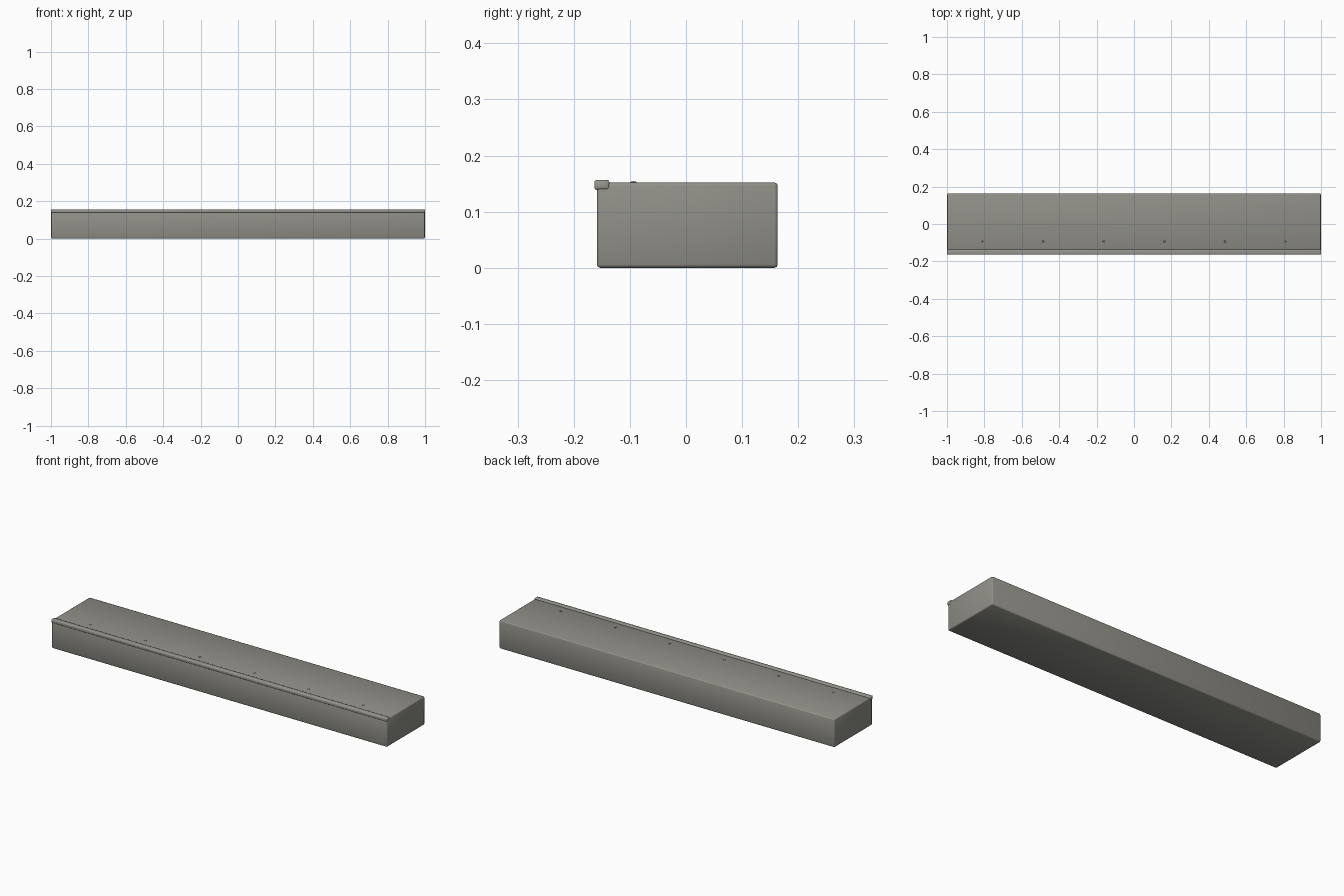
import bpy

if "Cube" in bpy.data.objects:
    bpy.data.objects.remove(bpy.data.objects["Cube"])


def paint(ob, name, color):
    mat = bpy.data.materials.get(name) or bpy.data.materials.new(name)
    mat.diffuse_color = (*color, 1)
    mat.use_nodes = True
    mat.node_tree.nodes["Principled BSDF"].inputs["Base Color"].default_value = mat.diffuse_color
    ob.data.materials.append(mat)


def rounded_box(name, x, y, z, radius, segments):
    """Box from (min, max) ranges with bevelled edges and smooth shading."""
    lo, hi = zip(x, y, z)
    bpy.ops.mesh.primitive_cube_add(
        size=1, location=[(a + b) / 2 for a, b in zip(lo, hi)])
    ob = bpy.context.object
    ob.name = name
    ob.scale = [b - a for a, b in zip(lo, hi)]
    bpy.ops.object.transform_apply(location=False, rotation=False, scale=True)
    bevel = ob.modifiers.new("Rounded edges", 'BEVEL')
    bevel.width = radius
    bevel.segments = segments
    bpy.ops.object.shade_smooth()
    return ob


# Solid step block
block = rounded_box("step_block", (-0.999, 0.999), (-0.159, 0.1635),
                    (0.0, 0.152), 0.006, 2)
paint(block, "stone", (0.28, 0.275, 0.245))

# Nosing strip along the front top edge
nosing = rounded_box("front_nosing", (-1.0, 1.0), (-0.1635, -0.1365),
                     (0.139, 0.1565), 0.004, 2)
paint(nosing, "worn_edge", (0.31, 0.305, 0.275))

# Row of low domed fasteners behind the nosing
for i in range(6):
    bpy.ops.mesh.primitive_uv_sphere_add(
        segments=12, ring_count=8, radius=0.006,
        location=(-0.8125 + i * 0.325, -0.0935, 0.151))
    stud = bpy.context.object
    stud.name = f"tread_fastener_{i + 1}"
    stud.scale.z = 0.55
    bpy.ops.object.shade_smooth()
    paint(stud, "dark_metal", (0.12, 0.12, 0.115))
